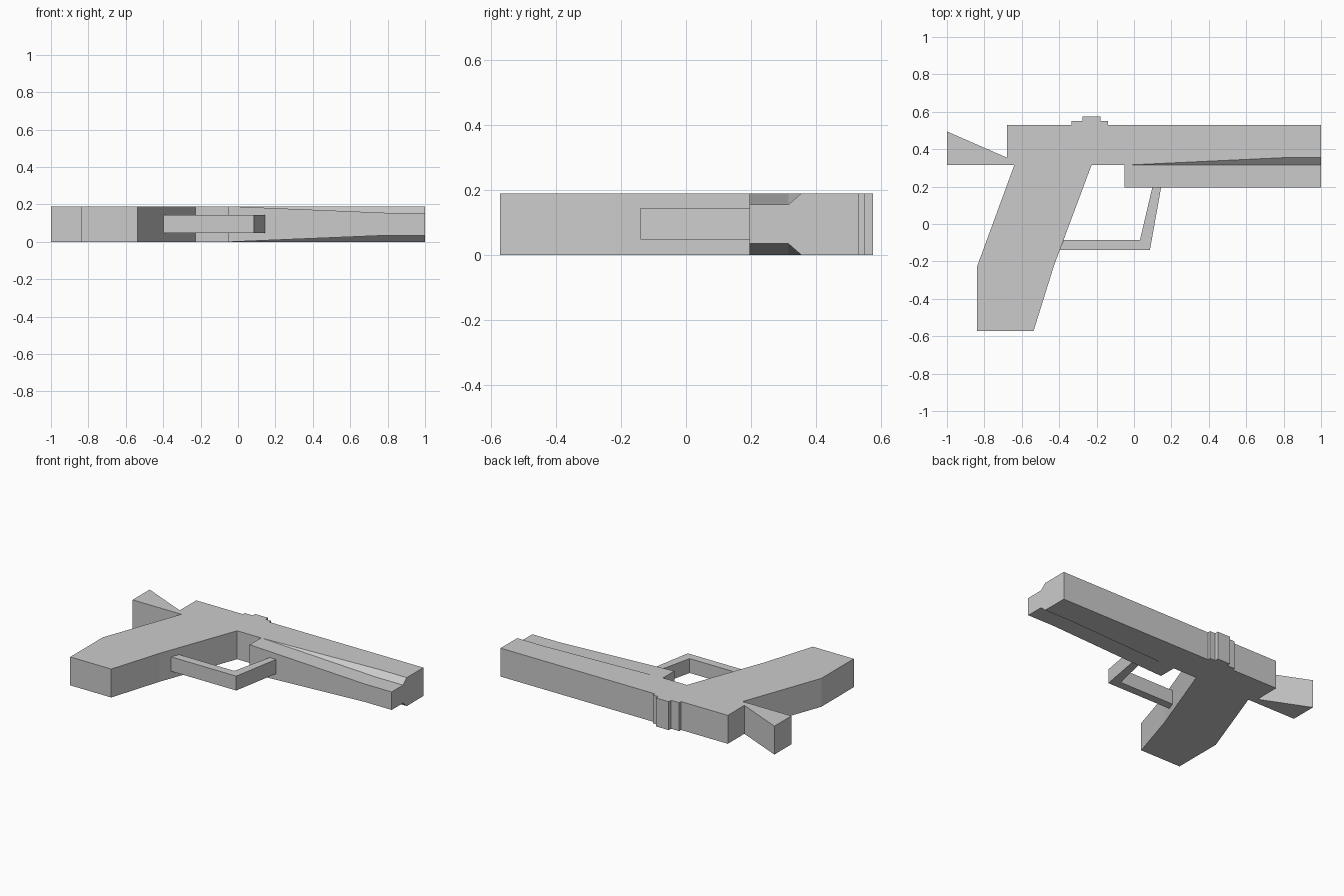
import bpy, bmesh

if "Cube" in bpy.data.objects:
    bpy.data.objects.remove(bpy.data.objects["Cube"])


def prism(name, outline, z0, z1):
    """Extrude a flat xy outline between two heights."""
    bm = bmesh.new()
    face = bm.faces.new([bm.verts.new((x, y, z0)) for x, y in outline])
    top = bmesh.ops.extrude_face_region(bm, geom=[face])["geom"]
    bmesh.ops.translate(bm, vec=(0, 0, z1 - z0),
                        verts=[v for v in top if isinstance(v, bmesh.types.BMVert)])
    return finish(name, bm)


def loft(name, sections):
    """Skin matching cross-sections and cap both ends."""
    bm = bmesh.new()
    rings = [[bm.verts.new(p) for p in s] for s in sections]
    n = len(rings[0])
    for a, b in zip(rings, rings[1:]):
        for i in range(n):
            j = (i + 1) % n
            bm.faces.new((a[i], a[j], b[j], b[i]))
    bm.faces.new(rings[0])
    bm.faces.new(rings[-1])
    bmesh.ops.triangulate(bm, faces=bm.faces[:])
    return finish(name, bm)


def finish(name, bm):
    bmesh.ops.recalc_face_normals(bm, faces=bm.faces[:])
    mesh = bpy.data.meshes.new(name)
    bm.to_mesh(mesh)
    bm.free()
    obj = bpy.data.objects.new(name, mesh)
    bpy.context.collection.objects.link(obj)
    return obj


THICK = 0.19
MID = THICK / 2

# Slide, stepped sight, grip and fore-end share one silhouette
body = prism("pistol_body", [
    (-0.68, 0.53), (-0.335, 0.53), (-0.335, 0.55), (-0.275, 0.55),
    (-0.275, 0.575), (-0.18, 0.575), (-0.18, 0.55), (-0.14, 0.55),
    (-0.14, 0.53), (1, 0.53), (1, 0.195), (-0.05, 0.195),
    (-0.05, 0.315), (-0.227, 0.315), (-0.427, -0.22), (-0.537, -0.572),
    (-0.84, -0.572), (-0.84, -0.23), (-0.64, 0.315),
    # Wedge-shaped hammer at the rear
    (-1, 0.315), (-1, 0.495), (-0.68, 0.355)], 0, THICK)

# Tapering side reliefs narrow the fore-end toward the muzzle
full = MID + 0.0002
for side, label in ((1, "upper"), (-1, "lower")):
    sections = []
    for x_top, x_low, half in ((-0.13, -0.05, full), (0.8, 0.8, 0.06), (1.1, 1.1, 0.06)):
        sections.append([(x, y, MID + side * h) for x, y, h in (
            (x_top, 0.355, full), (x_low, 0.315, half), (x_low, 0.1, half),
            (x_low, 0.1, 0.25), (x_top, 0.355, 0.25))])
    cutter = loft(label + "_relief_cutter", sections)
    cutter.hide_render = True
    cutter.hide_set(True)
    mod = body.modifiers.new(label + "_relief", 'BOOLEAN')
    mod.operation = 'DIFFERENCE'
    mod.solver = 'EXACT'
    mod.object = cutter

# Bent trigger guard between grip and fore-end
prism("trigger_guard", [
    (-0.375, -0.085), (0.032, -0.085), (0.098, 0.196), (0.145, 0.196),
    (0.085, -0.14), (-0.398, -0.14)], 0.048, 0.144)
